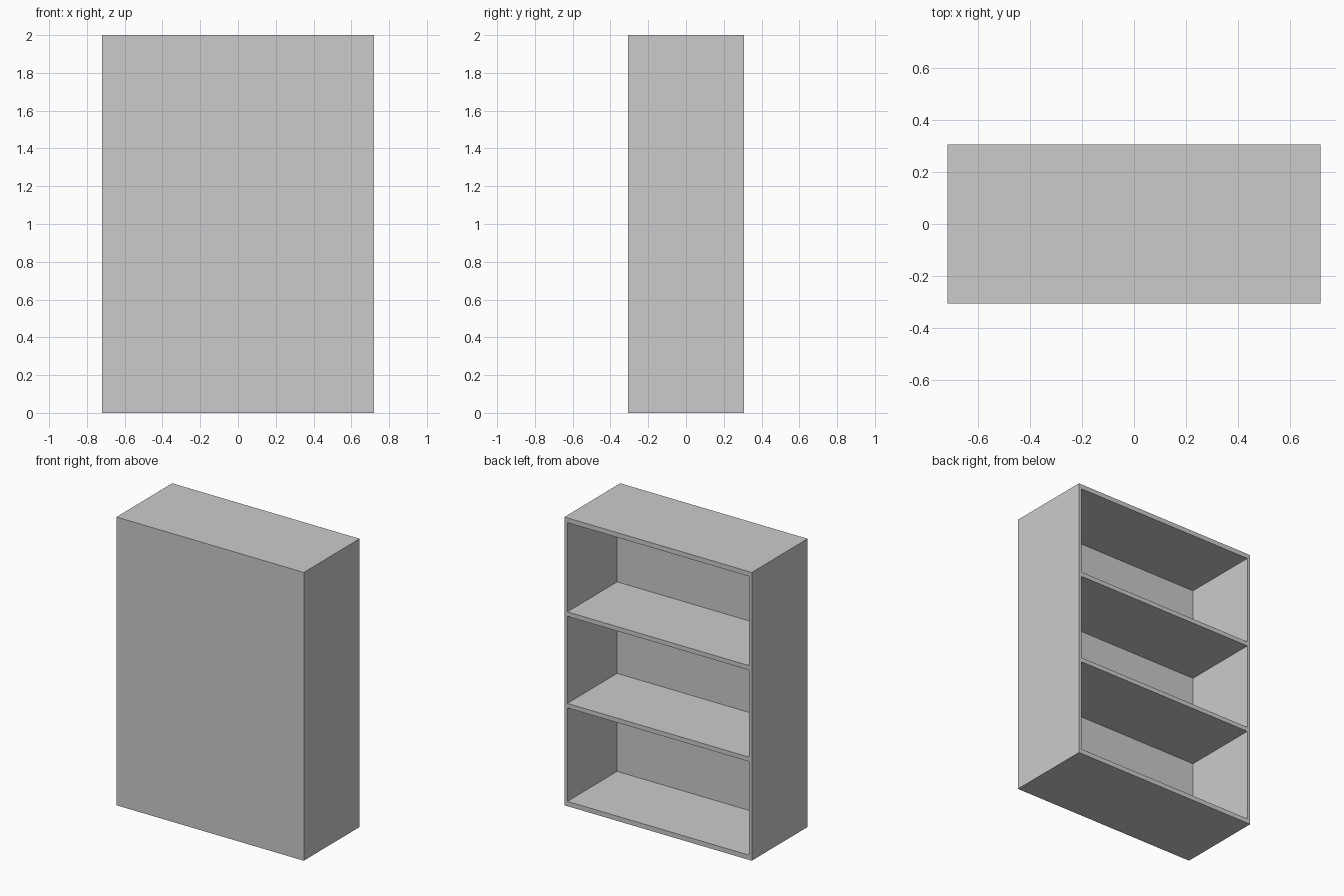
import bpy

if "Cube" in bpy.data.objects:
    bpy.data.objects.remove(bpy.data.objects["Cube"])

W, D, H = 1.438, 0.612, 2.0   # overall size
SIDE = 0.023                  # side board thickness
BOARD = 0.033                 # top and bottom board thickness
PANEL = 0.067                 # closed front panel thickness
x0, y0 = W / 2, D / 2
xi, yi = x0 - SIDE, -y0 + PANEL


def board(name, lo, hi):
    """Box between two opposite corners."""
    bpy.ops.mesh.primitive_cube_add(size=1, location=[(a + b) / 2 for a, b in zip(lo, hi)])
    ob = bpy.context.object
    ob.name = name
    ob.scale = [b - a for a, b in zip(lo, hi)]
    bpy.ops.object.transform_apply(location=False, rotation=False, scale=True)
    return ob


# Closed panel across the whole front
board("front_panel", (-x0, -y0, 0), (x0, yi, H))

# Side boards behind the panel
board("left_side", (-x0, yi, 0), (-xi, y0, H))
board("right_side", (xi, yi, 0), (x0, y0, H))

# Bottom, two shelves and top, fitted between the sides
levels = {
    "bottom_board": (0, BOARD),
    "lower_shelf": (0.682, 0.713),
    "upper_shelf": (1.317, 1.348),
    "top_board": (H - BOARD, H),
}
for name, (z0, z1) in levels.items():
    board(name, (-xi, yi, z0), (xi, y0, z1))
